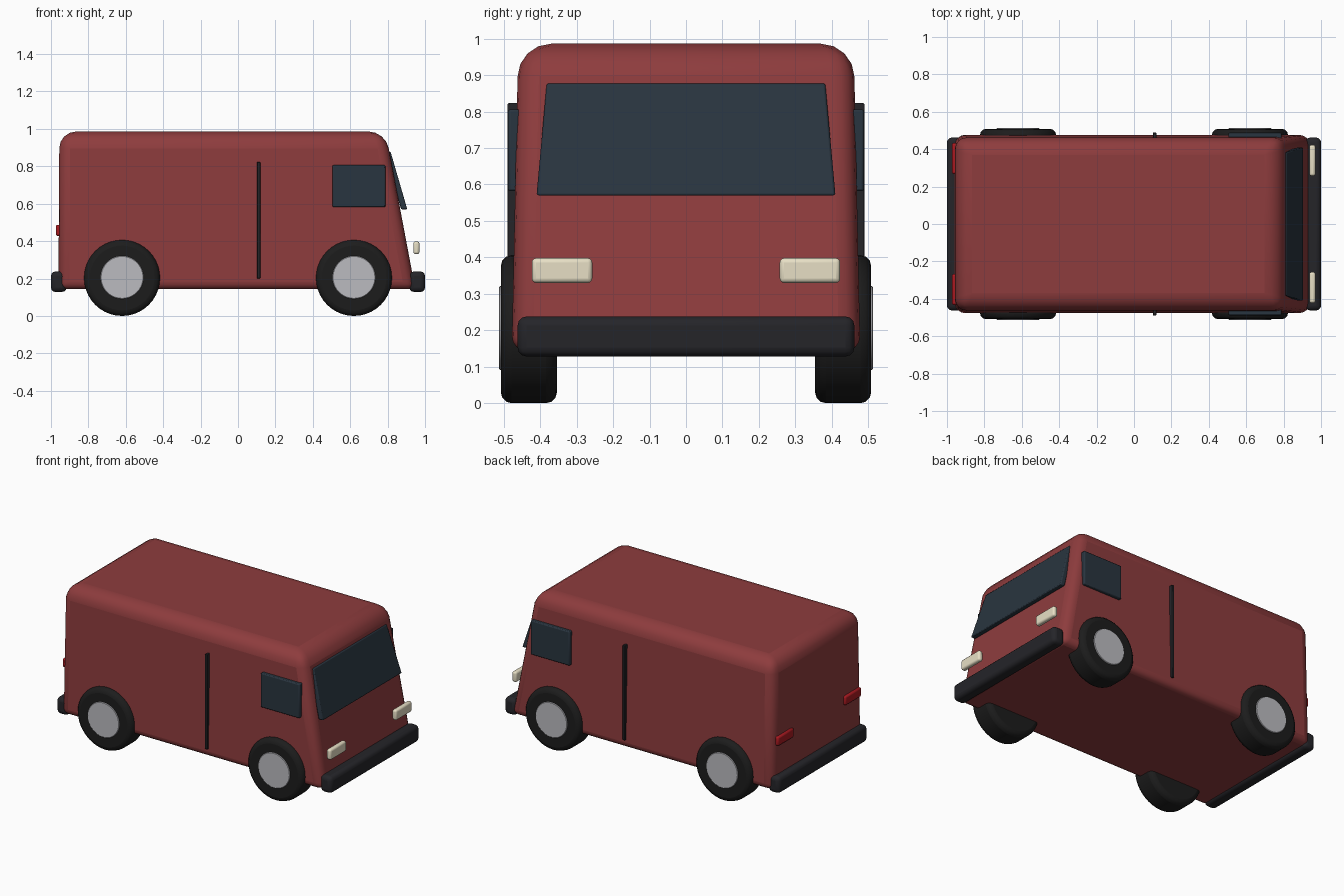
import bpy, bmesh, math

if "Cube" in bpy.data.objects:
    bpy.data.objects.remove(bpy.data.objects["Cube"])


def material(name, rgb):
    m = bpy.data.materials.new(name)
    m.diffuse_color = (*rgb, 1)
    m.use_nodes = True
    m.node_tree.nodes["Principled BSDF"].inputs["Base Color"].default_value = m.diffuse_color
    return m


RED = material("body_paint", (0.27, 0.045, 0.047))
GLASS = material("dark_glass", (0.022, 0.035, 0.05))
BLACK = material("black_trim", (0.018, 0.018, 0.022))
RUBBER = material("rubber", (0.012, 0.012, 0.012))
HUB = material("hub_metal", (0.5, 0.5, 0.53))
LAMP = material("lamp_cream", (0.8, 0.74, 0.56))
TAIL = material("lamp_red", (0.4, 0.01, 0.015))


def finish(ob, mat, bevel=0, segments=2, limit='ANGLE'):
    ob.data.materials.append(mat)
    if bevel:
        mod = ob.modifiers.new("bevel", 'BEVEL')
        mod.width, mod.segments, mod.limit_method = bevel, segments, limit
    bpy.ops.object.select_all(action='DESELECT')
    ob.select_set(True)
    bpy.context.view_layer.objects.active = ob
    bpy.ops.object.shade_smooth_by_angle(angle=math.radians(40))
    return ob


def hexa(name, bottom, top):
    """Tapered box; bottom and top are (x0, x1, half_width, z)."""
    bm = bmesh.new()
    rings = []
    for x0, x1, w, z in (bottom, top):
        rings.append([bm.verts.new((x, y, z)) for x, y in
                      ((x0, -w), (x1, -w), (x1, w), (x0, w))])
    bm.faces.new(rings[0][::-1])
    bm.faces.new(rings[1])
    for i in range(4):
        j = (i + 1) % 4
        bm.faces.new((rings[0][i], rings[0][j], rings[1][j], rings[1][i]))
    return bm


def to_object(name, bm):
    me = bpy.data.meshes.new(name)
    bm.to_mesh(me)
    bm.free()
    ob = bpy.data.objects.new(name, me)
    bpy.context.collection.objects.link(ob)
    return ob


def box(name, x, y, z, mat, bevel, segments=2):
    """Box from (min, max) ranges."""
    bm = bmesh.new()
    bmesh.ops.create_cube(bm, size=1)
    for v in bm.verts:
        v.co = [(r[0] + r[1]) / 2 + c * (r[1] - r[0]) for c, r in zip(v.co, (x, y, z))]
    return finish(to_object(name, bm), mat, bevel, segments)


def cylinder(name, radius, x, y0, y1, z, mat, bevel, segments=2):
    bpy.ops.mesh.primitive_cylinder_add(vertices=40, radius=radius, depth=abs(y1 - y0),
                                        location=(x, (y0 + y1) / 2, z),
                                        rotation=(math.pi / 2, 0, 0))
    ob = bpy.context.object
    ob.name = name
    return finish(ob, mat, bevel, segments)


# Body shell: large roof rounding, smaller pillars and sills
bm = hexa("body", (-0.96, 0.948, 0.478, 0.143), (-0.955, 0.789, 0.46, 0.986))
weight = bm.edges.layers.float.new("bevel_weight_edge")
for e in bm.edges:
    z = sum(v.co.z for v in e.verts) / 2
    e[weight] = 1.0 if z > 0.9 else (0.45 if z < 0.2 else 0.65)
finish(to_object("body", bm), RED, 0.09, 4, 'WEIGHT')

# Windscreen, steeper than the nose behind it
finish(to_object("windscreen", hexa("w", (0.872, 0.905, 0.41, 0.57),
                                    (0.785, 0.816, 0.382, 0.877))), GLASS, 0.006)

# Bumpers
box("front_bumper", (0.917, 1.0), (-0.462, 0.462), (0.128, 0.238), BLACK, 0.025, 3)
box("rear_bumper", (-1.0, -0.917), (-0.462, 0.462), (0.128, 0.238), BLACK, 0.025, 3)

# Mirrored side parts
for s, side in ((-1, "right"), (1, "left")):
    def span(a, b):
        return sorted((s * a, s * b))

    box(side + "_window", (0.505, 0.788), span(0.45, 0.488), (0.582, 0.806), GLASS, 0.006)
    box(side + "_door_seam", (0.102, 0.119), span(0.45, 0.489), (0.2, 0.823), BLACK, 0.003)
    box(side + "_headlight", (0.938, 0.97), span(0.257, 0.423), (0.33, 0.398), LAMP, 0.012, 3)
    box(side + "_tail_light", (-0.974, -0.944), span(0.267, 0.433), (0.427, 0.487), TAIL, 0.01)
    for x, end in ((0.62, "front"), (-0.62, "rear")):
        cylinder(f"{end}_{side}_tyre", 0.203, x, s * 0.354, s * 0.508, 0.203, RUBBER, 0.03, 3)
        cylinder(f"{end}_{side}_hub", 0.115, x, s * 0.45, s * 0.513, 0.206, HUB, 0.003, 1)
